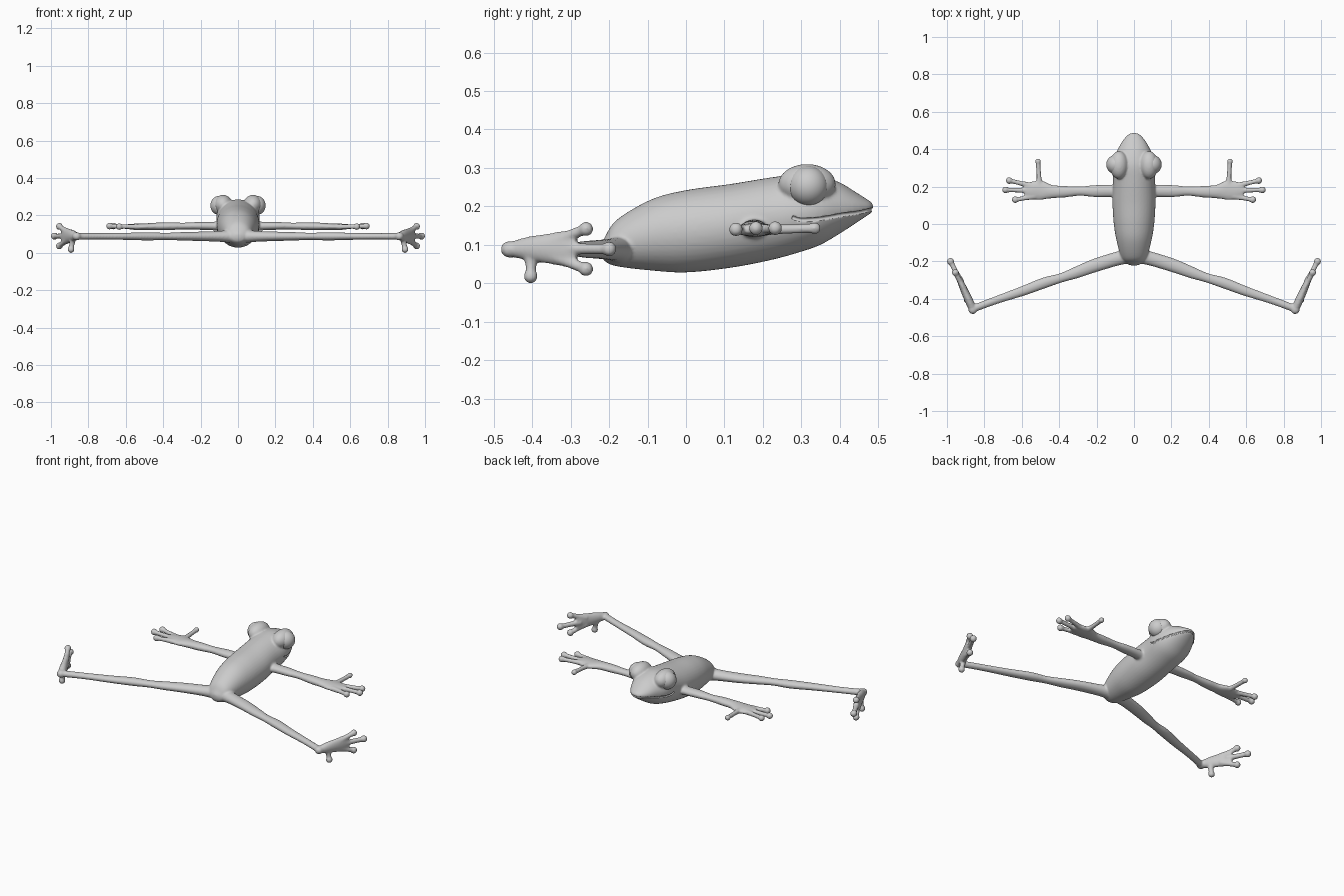
import bpy, bmesh, math
from mathutils import Vector, Matrix

if "Cube" in bpy.data.objects:
    bpy.data.objects.remove(bpy.data.objects["Cube"])

def spline(pts, n=6):
    # Catmull-Rom through tuples of any length
    out = []
    for i in range(len(pts) - 1):
        a, b, c, d = pts[max(i - 1, 0)], pts[i], pts[i + 1], pts[min(i + 2, len(pts) - 1)]
        for k in range(n):
            t = k / n
            out.append([0.5 * (2 * q + (r - p) * t + (2 * p - 5 * q + 4 * r - s) * t * t
                               + (3 * q - p - 3 * r + s) * t ** 3) for p, q, r, s in zip(a, b, c, d)])
    out.append(list(pts[-1]))
    return out

def tube(bm, pts, s=1, upright=False, seg=24):
    # points: x, y, z, half width, half height
    pts = spline(pts)
    rings = []
    for i, (x, y, z, w, h) in enumerate(pts):
        d = (Vector(pts[min(i + 1, len(pts) - 1)][:3]) - Vector(pts[max(i - 1, 0)][:3])).normalized()
        ref = Vector((1, 0, 0)) if abs(d.z) > 0.8 else Vector((0, 0, 1))
        side = d.cross(ref).normalized()
        up = side.cross(d)
        if upright:
            side, up = Vector((1, 0, 0)), Vector((0, 0, 1))
        ring = []
        for k in range(seg):
            a = 2 * math.pi * k / seg
            p = Vector((x, y, z)) + side * (max(w, .002) * math.cos(a)) + up * (max(h, .002) * math.sin(a))
            ring.append(bm.verts.new((p.x * s, p.y, p.z)))
        rings.append(ring)
    for a, b in zip(rings, rings[1:]):
        for k in range(seg):
            bm.faces.new((a[k], a[(k + 1) % seg], b[(k + 1) % seg], b[k]))
    bm.faces.new(rings[0])
    bm.faces.new(rings[-1])

def ball(bm, c, r, s=1):
    m = Matrix.Translation((c[0] * s, c[1], c[2])) @ Matrix.Diagonal((*r, 1))
    bmesh.ops.create_uvsphere(bm, u_segments=24, v_segments=16, radius=1, matrix=m)

def digit(bm, a, b, r, tip, s):
    mid = [(p + q) / 2 for p, q in zip(a, b)]
    tube(bm, [(*a, r * 1.35, r * 1.2), (*mid, r, r), (*b, r, r)], s)
    ball(bm, b, (tip, tip, tip), s)

def make(name, bm):
    bmesh.ops.recalc_face_normals(bm, faces=bm.faces)
    for f in bm.faces:
        f.smooth = True
    me = bpy.data.meshes.new(name)
    bm.to_mesh(me)
    bm.free()
    ob = bpy.data.objects.new(name, me)
    bpy.context.collection.objects.link(ob)
    return ob

# torso and head sections: y, bottom z, top z, half width
sections = [(-.222, .08, .10, .01), (-.212, .058, .118, .04), (-.18, .044, .165, .068),
            (-.09, .033, .218, .093), (0, .028, .242, .108), (.115, .04, .258, .115),
            (.22, .06, .275, .112), (.30, .082, .285, .116), (.35, .1, .279, .108),
            (.40, .129, .262, .086), (.44, .155, .238, .064), (.47, .175, .219, .04),
            (.482, .183, .211, .024), (.487, .192, .203, .008)]
core = [(0, y, (b + t) / 2, w, (t - b) / 2) for y, b, t, w in sections]
bm = bmesh.new()
tube(bm, core, upright=True, seg=40)

for s in (1, -1):
    # brow over the eye
    ball(bm, (.08, .315, .258), (.05, .075, .052), s)
    # arm widening into the palm
    tube(bm, [(.06, .175, .14, .036, .028), (.13, .177, .143, .033, .023), (.21, .176, .144, .032, .021),
              (.29, .176, .143, .025, .018), (.37, .173, .142, .031, .021), (.44, .173, .141, .036, .02),
              (.50, .18, .139, .052, .018), (.55, .18, .139, .046, .017), (.585, .18, .14, .036, .013)], s)
    # fingers
    for a, b in (((.505, .20, .139), (.513, .335, .143)), ((.55, .205, .139), (.667, .232, .143)),
                 ((.56, .18, .139), (.687, .182, .143)), ((.53, .148, .139), (.635, .13, .14))):
        digit(bm, a, b, .0125, .0185 if b[0] > .6 else .016, s)
    # leg
    tube(bm, [(.03, -.17, .088, .04, .036), (.1, -.188, .088, .037, .029), (.21, -.222, .088, .036, .025),
              (.31, -.26, .088, .031, .022), (.39, -.288, .088, .025, .019), (.48, -.315, .088, .029, .022),
              (.6, -.36, .088, .026, .019), (.74, -.408, .088, .021, .017), (.865, -.455, .088, .02, .018)], s)
    ball(bm, (.862, -.458, .088), (.024, .024, .022), s)
    # upright foot
    tube(bm, [(.86, -.46, .088, .02, .018), (.882, -.41, .09, .022, .031), (.905, -.36, .09, .02, .039),
              (.925, -.315, .09, .017, .047), (.938, -.285, .09, .013, .043)], s)
    # toes
    for a, b, t in (((.91, -.345, .108), (.955, -.26, .141), .019), ((.925, -.31, .09), (.981, -.2, .089), .0195),
                    ((.91, -.345, .07), (.955, -.26, .037), .019), ((.884, -.403, .068), (.893, -.404, .018), .0185)):
        digit(bm, a, b, .014, t, s)

frog = make("frog_body", bm)
rm = frog.modifiers.new("fuse", 'REMESH')
rm.mode = 'VOXEL'
rm.voxel_size = .0055
rm.use_smooth_shade = True
sm = frog.modifiers.new("soften", 'SMOOTH')
sm.factor, sm.iterations = .5, 5

# mouth groove following the head outline
dense = spline(core)
def lip(y, z):
    c = min(dense, key=lambda q: abs(q[1] - y))
    k = (z - c[2]) / c[4]
    return (c[3] * math.sqrt(max(0, 1 - k * k)), c[1], z, .006, .005)
half = [lip(y, z) for y, z in ((.27, .171), (.30, .165), (.34, .167), (.375, .172),
                               (.41, .178), (.44, .182), (.465, .187), (.478, .19))]
path = half + [(0, .488, .191, .006, .005)] + [(-p[0], *p[1:]) for p in reversed(half)]
bm = bmesh.new()
tube(bm, path, seg=10)
groove = make("mouth_cutter", bm)
groove.hide_render = True
groove.display_type = 'WIRE'
cut = frog.modifiers.new("mouth", 'BOOLEAN')
cut.operation, cut.solver, cut.object = 'DIFFERENCE', 'EXACT', groove

# eyes
for s, n in ((1, "right_eye"), (-1, "left_eye")):
    bm = bmesh.new()
    ball(bm, (.097, .318, .253), (.051, .052, .052), s)
    make(n, bm)
